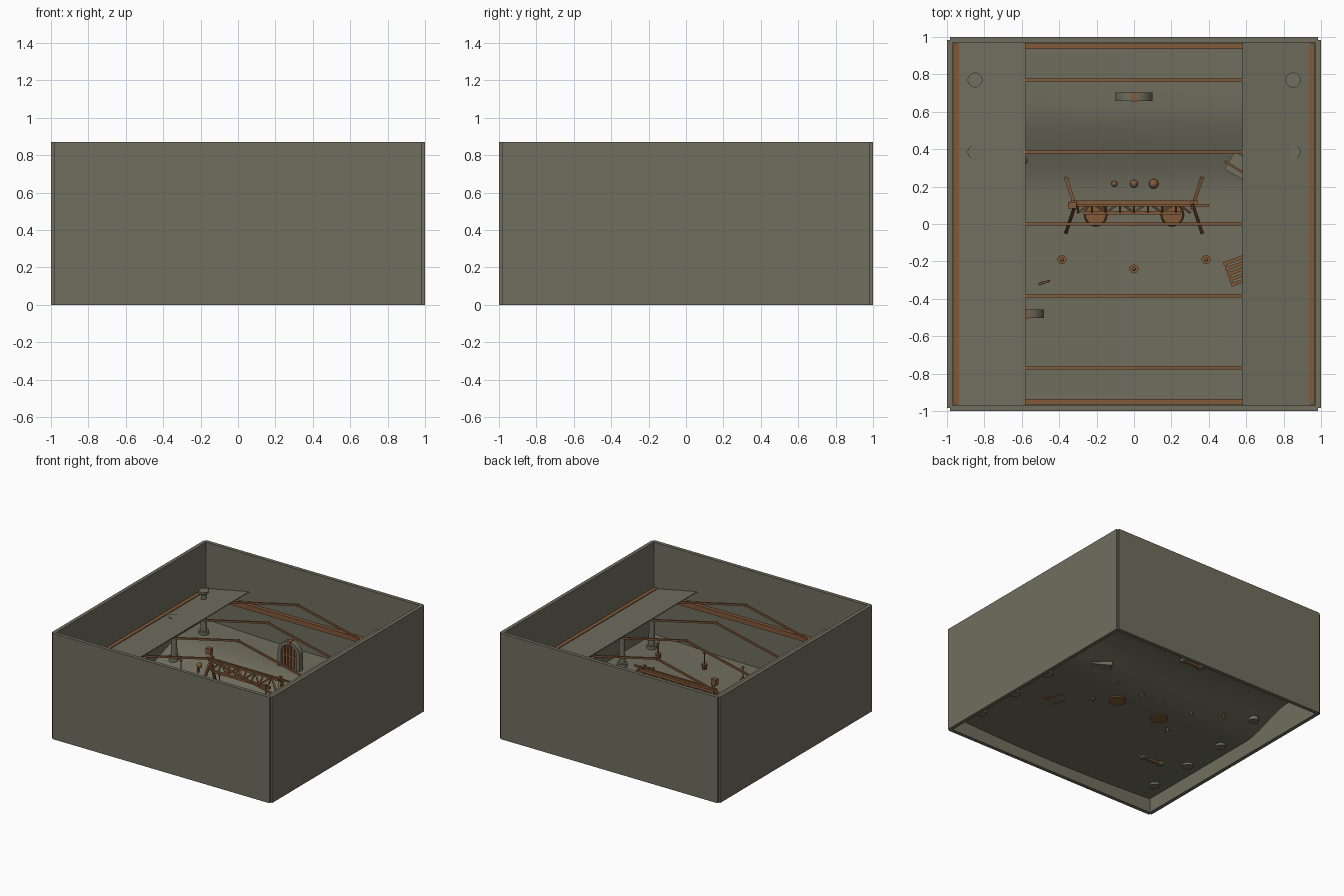
import bpy, bmesh, math
from mathutils import Vector, Matrix

cube = bpy.data.objects.get("Cube")
if cube:
    bpy.data.objects.remove(cube)


def material(name, rgb):
    m = bpy.data.materials.new(name)
    m.use_nodes = True
    m.diffuse_color = (*rgb, 1)
    m.node_tree.nodes["Principled BSDF"].inputs["Base Color"].default_value = (*rgb, 1)
    return m


STONE = material("olive stone", (0.162, 0.156, 0.112))
WOOD = material("rusty wood", (0.225, 0.102, 0.042))


def ground(x, y):
    """Height of the floor: shallow bowl in front, raised bank at the back."""
    t = min(max((y - 0.15) / 0.5, 0), 1)
    return 0.09 + 0.03 * x * x + 0.12 * t * t * (3 - 2 * t)


class Part:
    """Collects simple solids into one named object."""

    def __init__(self, name, mat):
        self.name, self.mat, self.bm = name, mat, bmesh.new()

    def box(self, center, size, turn=0):
        m = (Matrix.Translation(center) @ Matrix.Rotation(turn, 4, 'Z')
             @ Matrix.Diagonal((*size, 1)))
        bmesh.ops.create_cube(self.bm, size=1, matrix=m)

    def bar(self, a, b, width):
        a, b = Vector(a), Vector(b)
        m = (Matrix.Translation((a + b) / 2) @ (b - a).to_track_quat('Z', 'Y').to_matrix().to_4x4()
             @ Matrix.Diagonal((width, width, (b - a).length, 1)))
        bmesh.ops.create_cube(self.bm, size=1, matrix=m)

    def drum(self, x, y, z0, z1, r0, r1=None, sides=20):
        bmesh.ops.create_cone(self.bm, cap_ends=True, segments=sides, radius1=r0,
                              radius2=r0 if r1 is None else r1, depth=z1 - z0,
                              matrix=Matrix.Translation((x, y, (z0 + z1) / 2)))

    def ball(self, center, r):
        bmesh.ops.create_uvsphere(self.bm, u_segments=16, v_segments=10, radius=r,
                                  matrix=Matrix.Translation(center))

    def prism(self, profile, depth, center, turn=0):
        vs = [self.bm.verts.new((x, -depth / 2, z)) for x, z in profile]
        face = self.bm.faces.new(vs)
        new = bmesh.ops.extrude_face_region(self.bm, geom=[face])["geom"]
        vs += [g for g in new if isinstance(g, bmesh.types.BMVert)]
        bmesh.ops.translate(self.bm, vec=(0, depth, 0), verts=vs[len(profile):])
        m = Matrix.Translation(center) @ Matrix.Rotation(turn, 4, 'Z')
        bmesh.ops.transform(self.bm, matrix=m, verts=vs)

    def done(self, smooth=False):
        bmesh.ops.recalc_face_normals(self.bm, faces=self.bm.faces)
        me = bpy.data.meshes.new(self.name)
        self.bm.to_mesh(me)
        self.bm.free()
        me.materials.append(self.mat)
        ob = bpy.data.objects.new(self.name, me)
        bpy.context.collection.objects.link(ob)
        if smooth:
            bpy.ops.object.select_all(action='DESELECT')
            ob.select_set(True)
            bpy.context.view_layer.objects.active = ob
            bpy.ops.object.shade_smooth_by_angle(angle=math.radians(35))
        return ob


# Outer walls, leaving a small notch at each corner
HEIGHT = 0.87
for side, sx, sy in (("left", 1, 0), ("right", -1, 0), ("back", 0, 1), ("front", 0, -1)):
    wall = Part(side + "_wall", STONE)
    size = (0.03, 1.97, HEIGHT) if sx else (1.97, 0.03, HEIGHT)
    wall.box((sx * 0.985, sy * 0.985, HEIGHT / 2), size)
    wall.done()

# Rolling floor
floor = Part("floor", STONE)
bmesh.ops.create_grid(floor.bm, x_segments=32, y_segments=32, size=0.97)
for v in floor.bm.verts:
    v.co.z = ground(v.co.x, v.co.y)
floor.done(smooth=True)

# Timber plates around the inside of the walls
plates = Part("wall_plates", WOOD)
for s in (-1, 1):
    plates.box((s * 0.95, 0, 0.48), (0.03, 1.93, 0.045))
    plates.box((0, s * 0.95, 0.455), (1.88, 0.03, 0.04))
plates.done()

# Sloping side roofs
for side, s in (("left", 1), ("right", -1)):
    roof = Part(side + "_roof", STONE)
    edge = [(0.97, 0.483), (0.58, 0.561), (0.58, 0.567), (0.97, 0.489)]
    roof.prism([(s * x, z) for x, z in edge], 1.94, (0, 0, 0))
    roof.done()

# Rafter pairs meeting in the middle
BAYS = [-0.77, -0.385, 0, 0.385, 0.77]
rafters = Part("rafters", WOOD)
for y in BAYS:
    for s in (-1, 1):
        rafters.bar((0, y, 0.69), (s * 0.95, y, 0.472), 0.014)
    rafters.box((0, y, 0.69), (0.018, 0.022, 0.018))
rafters.done()

# Stone columns with bases and capitals
columns = Part("columns", STONE)
for x in (-0.85, 0.85):
    for y in BAYS:
        z = ground(x, y)
        columns.drum(x, y, z - 0.02, z + 0.025, 0.04)
        columns.drum(x, y, z + 0.025, z + 0.32, 0.024, 0.02)
        columns.drum(x, y, z + 0.32, z + 0.335, 0.02, 0.04)
        columns.drum(x, y, z + 0.335, z + 0.35, 0.04)
columns.done(smooth=True)

# Arched stone doorways with slatted doors
arch = Part("door_arches", STONE)
slats = Part("door_slats", WOOD)
outer = [(0.1 * math.cos(a), 0.14 + 0.1 * math.sin(a))
         for a in [math.pi * i / 12 for i in range(13)]]
inner = [(x * 0.7, 0.14 + (z - 0.14) * 0.7) for x, z in reversed(outer)]
for x, y in ((0, 0.68), (-0.58, -0.48)):
    z = ground(x, y) - 0.02
    ring = [(0.1, 0), *outer, (-0.1, 0), (-0.07, 0), *inner, (0.07, 0)]
    arch.prism(ring, 0.045, (x, y, z))
    for i in range(-2, 3):
        top = 0.14 + math.sqrt(0.075 ** 2 - (i * 0.028) ** 2)
        slats.box((x + i * 0.028, y, z + top / 2), (0.02, 0.02, top))
    slats.box((x, y, z + 0.12), (0.14, 0.03, 0.015))
    slats.box((x, y, z + 0.225), (0.03, 0.05, 0.035))
arch.done()
slats.done()

# Trestle: splayed legs at both ends
trestle = Part("trestle_legs", WOOD)
for s in (-1, 1):
    for dy in (-0.15, 0.15):
        foot = (s * 0.365, 0.1 + dy)
        trestle.bar((*foot, ground(*foot) - 0.02), (s * 0.31, 0.1 - dy * 0.1, 0.44), 0.018)
trestle.bar((-0.35, 0.1, 0.42), (0.4, 0.1, 0.42), 0.012)
trestle.box((-0.33, 0.1, 0.48), (0.045, 0.035, 0.05))
trestle.done()

# Lattice beam carried by the trestle
lattice = Part("lattice_beam", WOOD)
high, low = (0.115, 0.405), (0.06, 0.345)
lattice.bar((-0.34, *high), (0.34, *high), 0.022)
lattice.bar((-0.27, *low), (0.25, *low), 0.018)
STEPS = 8
for i in range(STEPS):
    x0, x1 = (-0.3 + 0.6 * (i + k) / STEPS for k in (0, 1))
    ends = (high, low) if i % 2 else (low, high)
    lattice.bar((x0, *ends[0]), (x1, *ends[1]), 0.012)
    lattice.bar((x0, *low), (x0, *high), 0.01)
lattice.done()

# Round tubs below the beam
tubs = Part("tubs", WOOD)
for x in (-0.205, 0.205):
    tubs.drum(x, 0.05, 0.08, 0.14, 0.065, 0.055)
tubs.done(smooth=True)

# Row of pots, growing in size
pots = Part("pots", WOOD)
for x, r in ((-0.105, 0.016), (0, 0.021), (0.105, 0.026)):
    pots.ball((x, 0.215, ground(x, 0.215) + r * 0.7), r)
pots.done(smooth=True)

# Hanging lamps
lamps = Part("hanging_lamps", WOOD)
for x, y in ((-0.385, -0.19), (0, -0.24), (0.385, -0.19)):
    lamps.bar((x, y, 0.4), (x, y, 0.5), 0.007)
    lamps.drum(x, y, 0.365, 0.41, 0.018, 0.024, 10)
    lamps.ball((x, y, 0.5), 0.011)
lamps.done()

# Leaning stone block with a pole
block = Part("stone_block", STONE)
block.box((0.58, 0.3, 0.17), (0.16, 0.11, 0.1), math.radians(-30))
block.done()
pole = Part("block_pole", WOOD)
pole.bar((0.485, 0.335, 0.25), (0.6, 0.265, 0.23), 0.012)
pole.done()

# Slatted crate beside the left roof
crate = Part("slatted_crate", WOOD)
turn = math.radians(20)
for i in range(5):
    off = -0.06 + 0.03 * i
    at = (0.555 - off * math.sin(turn), -0.25 + off * math.cos(turn), 0.15)
    crate.box(at, (0.12, 0.018, 0.1), turn)
for s in (-1, 1):
    at = (0.555 + s * 0.05 * math.cos(turn), -0.25 + s * 0.05 * math.sin(turn), 0.15)
    crate.box(at, (0.012, 0.14, 0.11), turn)
crate.done()

# Loose stakes on the right
stakes = Part("stakes", WOOD)
stakes.bar((-0.505, -0.32, 0.1), (-0.455, -0.305, 0.14), 0.012)
stakes.bar((-0.6, 0.34, 0.1), (-0.6, 0.34, 0.2), 0.014)
stakes.ball((-0.59, 0.34, 0.2), 0.022)
stakes.done()
